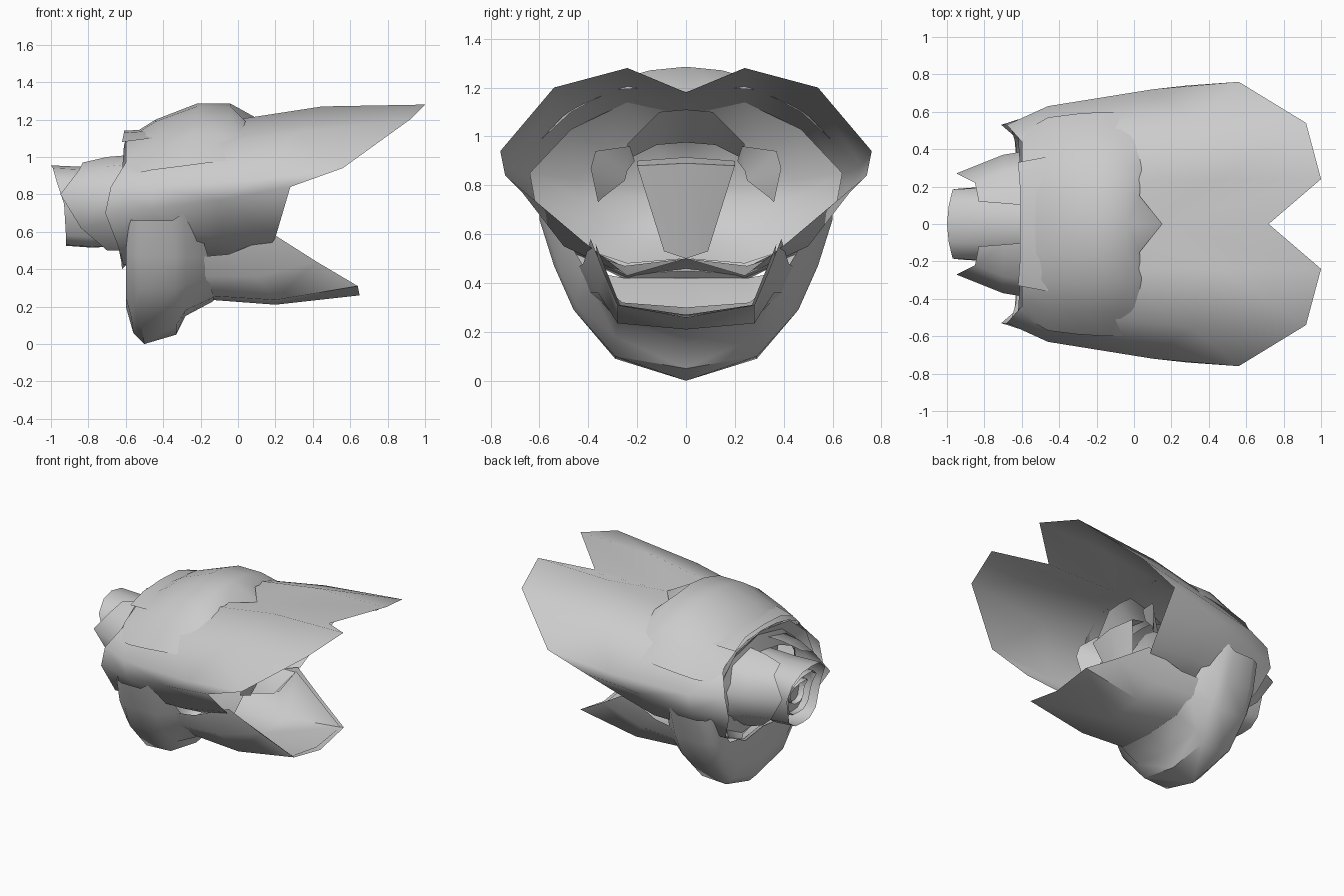
import bpy, math

mat = bpy.data.materials.new("plain grey")
mat.diffuse_color = (0.6, 0.6, 0.6, 1)


def sheet(name, rails):
    """Skin a smooth sheet across equal-length rails; mirror it over y = 0."""
    n = len(rails[0])
    verts = [p for r in rails for p in r]
    faces = [(i * n + j, i * n + j + 1, (i + 1) * n + j + 1, (i + 1) * n + j)
             for i in range(len(rails) - 1) for j in range(n - 1)]
    me = bpy.data.meshes.new(name)
    me.from_pydata(verts, [], faces)
    me.materials.append(mat)
    ob = bpy.data.objects.new(name, me)
    bpy.context.collection.objects.link(ob)
    bpy.ops.object.select_all(action='DESELECT')
    ob.select_set(True)
    bpy.context.view_layer.objects.active = ob
    m = ob.modifiers.new("mirror", 'MIRROR')
    m.use_axis = (False, True, False)
    m.merge_threshold = 0.002
    bpy.ops.object.shade_smooth_by_angle(angle=math.radians(50))
    return ob


# Long paired petals, from the top seam round to the underside
sheet("upper_petals", [
    [(-.52, 0, 1.02), (-.2, 0, 1.12), (.15, 0, 1.18), (.72, 0, 1.18)],
    [(-.56, .24, 1.06), (-.2, .24, 1.17), (.45, .24, 1.27), (1, .24, 1.28)],
    [(-.6, .44, .97), (-.2, .5, 1.06), (.3, .55, 1.13), (.92, .54, 1.2)],
    [(-.68, .53, .84), (-.46, .63, .84), (.1, .72, .88), (.56, .76, .94)],
    [(-.71, .53, .7), (-.46, .61, .72), (-.1, .67, .77), (.28, .74, .84)],
    [(-.64, .47, .52), (-.4, .5, .55), (-.1, .5, .55), (.2, .42, .57)],
    [(-.62, .24, .42), (-.4, .25, .47), (-.1, .25, .47), (.12, .24, .43)],
    [(-.62, 0, .45), (-.4, 0, .5), (-.2, 0, .5), (.05, 0, .5)],
])

# Funnel closing the back of the throat, shrinking from the petal walls
ring = [(0, 1.09), (.24, 1.14), (.47, 1.03), (.64, .85), (.62, .74),
        (.48, .56), (.24, .48), (0, .5)]
sheet("throat", [[(x, y * s, .76 + (z - .76) * s)
                  for x, s in ((-.3, 1), (-.42, .7), (-.5, .35), (-.52, 0))] for y, z in ring])

# Raised hood over the top of the body
sheet("hood", [
    [(-.6, 0, 1.1), (-.44, 0, 1.2), (-.22, 0, 1.285), (-.04, 0, 1.285), (.15, 0, 1.18)],
    [(-.6, .16, 1.09), (-.44, .15, 1.19), (-.22, .15, 1.27), (-.04, .15, 1.27), (.03, .15, 1.2)],
    [(-.6, .3, 1.06), (-.44, .3, 1.14), (-.22, .32, 1.22), (-.04, .32, 1.22), (.04, .3, 1.19)],
    [(-.6, .42, 1.0), (-.44, .46, 1.05), (-.25, .47, 1.12), (-.08, .47, 1.12), (.01, .47, 1.1)],
    [(-.6, .49, .9), (-.46, .57, .93), (-.3, .59, .95), (-.15, .6, .97), (-.05, .6, .98)],
])

# Pouch hanging under the body, closing inward at its front
sheet("lower_pouch", [
    [(-.6, 0, .42), (-.6, 0, .2), (-.56, 0, .06), (-.5, 0, 0), (-.33, 0, .05), (-.28, 0, .15), (-.13, 0, .23)],
    [(-.6, .25, .42), (-.6, .27, .25), (-.57, .28, .14), (-.52, .29, .09), (-.33, .29, .1), (-.28, .29, .18), (-.13, .28, .25)],
    [(-.6, .36, .44), (-.6, .42, .36), (-.57, .44, .32), (-.53, .46, .29), (-.34, .46, .29), (-.28, .45, .31), (-.16, .38, .36)],
    [(-.6, .42, .52), (-.6, .48, .5), (-.57, .52, .48), (-.52, .54, .47), (-.34, .54, .47), (-.28, .52, .46), (-.16, .42, .47)],
    [(-.58, .46, .67), (-.58, .52, .67), (-.56, .57, .66), (-.5, .6, .66), (-.35, .6, .66), (-.29, .6, .7), (-.2, .5, .6)],
])

# Broad lower lip petal
sheet("lower_petal", [
    [(-.2, 0, .24), (.2, 0, .21), (.65, 0, .26)],
    [(-.2, .28, .26), (.2, .28, .235), (.64, .28, .31)],
    [(-.25, .4, .36), (.1, .36, .36), (.42, .335, .44)],
    [(-.28, .45, .46), (-.05, .42, .48), (.2, .39, .58)],
])
# Thin lining above the lower petal
sheet("lower_lining", [
    [(-.25, 0, .3), (.2, 0, .26), (.62, 0, .27)],
    [(-.25, .26, .32), (.2, .26, .27), (.62, .27, .31)],
    [(-.28, .38, .42), (.08, .345, .39), (.2, .37, .56)],
])

# Folded petals in the mouth: keystone panel, arch and side flaps
sheet("mouth_panel", [
    [(.1, 0, .915), (.2, 0, .89), (.1, 0, .5)],
    [(.08, .2, .9), (.18, .2, .88), (.08, .09, .53)],
])
sheet("mouth_arch", [
    [(.12, 0, 1.11), (-.05, 0, .975)],
    [(.12, .11, 1.1), (-.05, .12, .965)],
    [(.1, .24, .97), (-.05, .23, .91)],
])
sheet("mouth_flaps", [
    [(.12, .23, .96), (.08, .21, .9)],
    [(.15, .37, .94), (.05, .24, .86)],
    [(.16, .39, .87), (.05, .25, .82)],
    [(.14, .36, .73), (.08, .34, .75)],
])

# Rear wall between the body and the bud
sheet("rear_collar", [
    [(-.6, 0, 1.1), (-.57, 0, 1.06), (-.6, 0, .95)],
    [(-.61, .3, 1.06), (-.57, .27, 1.0), (-.6, .2, .92)],
    [(-.62, .47, .92), (-.57, .42, .88), (-.6, .36, .85)],
    [(-.66, .52, .72), (-.58, .45, .7), (-.6, .38, .72)],
    [(-.63, .42, .5), (-.58, .38, .53), (-.6, .32, .58)],
    [(-.62, .22, .4), (-.58, .2, .44), (-.6, .15, .52)],
    [(-.61, 0, .42), (-.58, 0, .45), (-.6, 0, .52)],
])
# Small raised scale at the back of the hood
sheet("rear_scale", [
    [(-.61, 0, 1.14), (-.44, 0, 1.15)],
    [(-.61, .2, 1.13), (-.44, .2, 1.14)],
    [(-.62, .33, 1.08), (-.46, .36, 1.1)],
])

# Side petals wrapping the bud
sheet("bud_side_petals", [
    [(-.58, .1, 1.01), (-.7, .11, 1.0), (-.83, .12, .97)],
    [(-.58, .3, .96), (-.7, .28, .95), (-.85, .22, .93)],
    [(-.58, .39, .8), (-.7, .37, .8), (-.95, .27, .8)],
    [(-.58, .38, .64), (-.68, .35, .65), (-.84, .24, .62)],
    [(-.58, .2, .5), (-.64, .19, .5), (-.7, .14, .5)],
])

# Bud core and the smaller leaves nested inside it
core = [(0, .955, -1), (.1, .94, -.99), (.185, .87, -.97), (.19, .75, -.93),
        (.15, .58, -.92), (.08, .53, -.92), (0, .525, -.92)]
for k, name in enumerate(["bud_core", "bud_inner", "bud_heart"]):
    s = 1 - .3 * k
    root = -.6 if k == 0 else -.8
    sheet(name, [[(root, y * s * .95, .75 + (z - .75) * s),
                  ((root - .96) / 2, y * s * 1.05, .75 + (z - .76) * s),
                  (x + .03 * k, y * s, .75 + (z - .75) * s)] for y, z, x in core])
# Plug closing the middle of the bud
sheet("bud_plug", [[(-.84, 0, .75 + (z - .75) * .8), (-.84, y * .8, .75 + (z - .75) * .8)]
                   for y, z, x in core])
